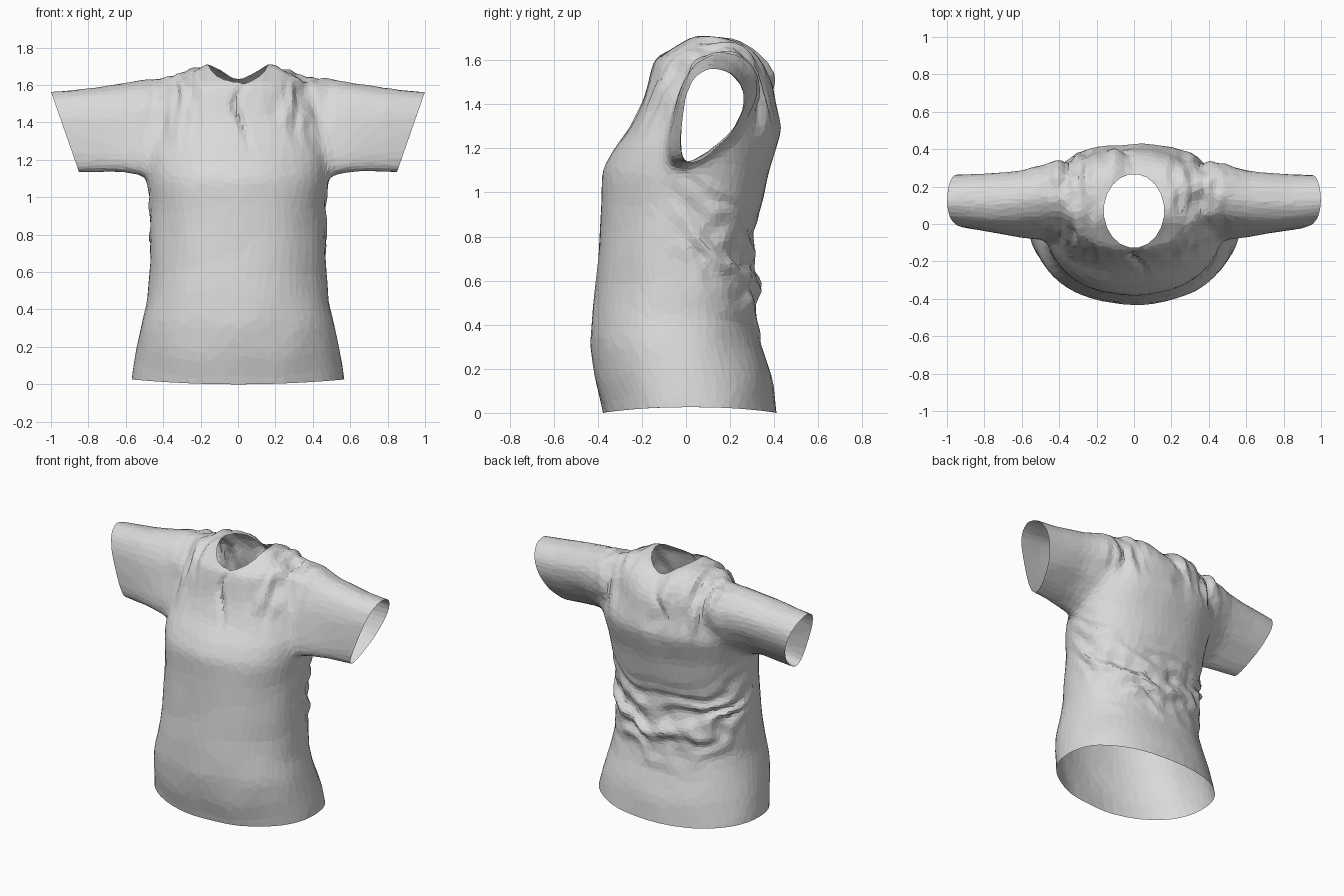
import bpy, bmesh, math
from mathutils import Vector, noise

if "Cube" in bpy.data.objects:
    bpy.data.objects.remove(bpy.data.objects["Cube"])

# Torso rings: height, half width, front y, back y
TORSO = [(-.1, .58, -.36, .42), (.02, .57, -.38, .41), (.15, .55, -.415, .395),
         (.32, .52, -.435, .34), (.45, .485, -.425, .315), (.6, .475, -.41, .335),
         (.72, .47, -.4, .3), (.83, .47, -.39, .31), (.95, .47, -.385, .345),
         (1.1, .485, -.38, .38), (1.2, .495, -.325, .41), (1.29, .49, -.255, .435),
         (1.42, .46, -.195, .405), (1.52, .42, -.17, .395), (1.6, .38, -.15, .365),
         (1.66, .3, -.06, .33), (1.715, .19, -.01, .25)]

# Sleeve rings: x, front y, back y, bottom z, top z, backward lean of the front
SLEEVE = [(.25, -.1, .34, 1.15, 1.66, .3), (.45, -.12, .345, 1.1, 1.645, .3),
          (.6, -.1, .295, 1.125, 1.62, .25), (.8, -.05, .28, 1.125, 1.59, .1),
          (1.1, .015, .265, 1.125, 1.56, 0)]
TEARDROP = [(.06, .05), (.01, .2), (0, .4), (.01, .7), (.12, .9), (.4, 1), (.75, .95),
            (.97, .77), (.96, .57), (.78, .32), (.45, .1), (.2, 0)]


def bell(v, centre, width):
    return math.exp(-((v - centre) / width) ** 2)


def loft(bm, rings):
    """Closed solid through a list of equal rings."""
    rows = [[bm.verts.new(p) for p in ring] for ring in rings]
    faces = [bm.faces.new(rows[0]), bm.faces.new(rows[-1])]
    n = len(rows[0])
    for a, b in zip(rows, rows[1:]):
        for i in range(n):
            j = (i + 1) % n
            faces.append(bm.faces.new((a[i], a[j], b[j], b[i])))
    bmesh.ops.recalc_face_normals(bm, faces=faces)


def oval(z, half, front, back, count=48):
    """Body section, fuller over the shoulder blades and tapered to the front at the waist."""
    mid, depth = (front + back) / 2, (back - front) / 2
    taper = .09 * bell(z, .85, .3)
    pts = []
    for i in range(count):
        a = math.tau * i / count
        c, s = math.cos(a), math.sin(a)
        power = .92 - .04 * bell(z, .85, .3)
        if s > 0:
            power -= .08 * bell(z, 1.35, .2)
        pts.append((half * math.copysign(abs(c) ** power, c) * (1 + taper * s),
                    mid + depth * math.copysign(abs(s) ** power, s), z))
    return pts


def cuff(side, x, front, back, low, high, lean):
    return [(side * x, front + (back - front) * (u + lean * v * (1 - u)),
             low + (high - low) * v) for u, v in TEARDROP]


def fold(co):
    """Height of the cloth folds at a point."""
    x, y, z = co
    n = noise.noise(co * 5)
    # Gathered cloth across the back of the waist
    t = z + .8 * y
    d = .015 * bell(t, .87, .19) * min(1, max(0, (y + .1) / .25)) * (
        math.sin(t * 40 + n * 5) + 1.2 * noise.noise(co * 11))
    # Pleats hanging from each shoulder
    s = Vector((x * 18, y * 8, z * 5))
    d += .035 * bell(abs(x), .33, .13) * min(1, max(0, (z - 1.25) / .2)) * noise.noise(s)
    # Single pleats at the middle of the front and back
    if z > 1.2:
        middle = .03 if y < .1 else -.05
        d -= .022 * bell(x, middle + .1 * n, .035) * bell(z, 1.46, .15)
        if y > .1:
            d += .025 * bell(x, -.1, .04) * bell(z, 1.55, .13)
    return d + .005 * n


def baked(obj):
    graph = bpy.context.evaluated_depsgraph_get()
    mesh = bpy.data.meshes.new_from_object(obj.evaluated_get(graph))
    obj.modifiers.clear()
    obj.data = mesh


# Rough solid from torso and both sleeves
bm = bmesh.new()
loft(bm, [oval(*r) for r in TORSO])
for side in (-1, 1):
    loft(bm, [cuff(side, *r) for r in SLEEVE])
mesh = bpy.data.meshes.new("shirt")
bm.to_mesh(mesh)
bm.free()
shirt = bpy.data.objects.new("shirt", mesh)
bpy.context.collection.objects.link(shirt)

# Weld into one skin
weld = shirt.modifiers.new("weld_skin", 'REMESH')
weld.mode = 'VOXEL'
weld.voxel_size = .018
baked(shirt)

bm = bmesh.new()
bm.from_mesh(shirt.data)
for _ in range(16):
    bmesh.ops.smooth_vert(bm, verts=bm.verts, factor=.5,
                          use_axis_x=True, use_axis_y=True, use_axis_z=True)

# Folds, and the sag of the collar at the back
bm.normal_update()
moves = [(v, v.normal * fold(v.co)) for v in bm.verts]
for v, d in moves:
    v.co += d
    if v.co.z > 1.45:
        sag = min(1, max(0, (v.co.y - .08) / .12)) * bell(v.co.x, 0, .12)
        v.co.z -= .07 * sag * min(1, (v.co.z - 1.45) / .2)


def split(inside, point, normal, clear):
    """Slice the faces that pass a test along a plane."""
    faces = [f for f in bm.faces if inside(f)]
    edges = {e for f in faces for e in f.edges}
    verts = {v for f in faces for v in f.verts}
    bmesh.ops.bisect_plane(bm, geom=list(verts) + list(edges) + faces, plane_co=point,
                           plane_no=normal, clear_outer=clear)


# Hem and slanted sleeve openings
split(lambda f: True, (0, 0, 0), (0, 0, -1), True)
for side in (-1, 1):
    split(lambda f: f.calc_center_median().z > 1.02,
          (side, 0, 1.565), (side * .43, 0, -.15), True)
for v in bm.verts:
    if v.co.z < .3:
        v.co.z += .08 * v.co.x ** 2 * (1 - v.co.z / .3)


# Neck opening, a clean ring of short straight cuts
def near_neck(f):
    c = f.calc_center_median()
    return c.z > 1.45 and math.hypot(c.x / .16, (c.y - .07) / .19) < 1.3


planes = []
for i in range(20):
    a = math.tau * i / 20
    c, s = math.cos(a), math.sin(a)
    planes.append((Vector((.16 * c, .07 + .195 * s, 0)), Vector((c / .16, s / .195, 0))))
for point, normal in planes:
    split(near_neck, point, normal, False)
hole = [f for f in bm.faces if near_neck(f) and all(
    (f.calc_center_median() - p).dot(n) < 0 for p, n in planes)]
bmesh.ops.delete(bm, geom=hole, context='FACES')
bmesh.ops.remove_doubles(bm, verts=bm.verts, dist=.002)
bmesh.ops.triangulate(bm, faces=bm.faces)
bm.to_mesh(shirt.data)
bm.free()

# Uneven flat facets
facets = shirt.modifiers.new("facets", 'DECIMATE')
facets.ratio = .1
baked(shirt)
for p in shirt.data.polygons:
    p.use_smooth = False

# Cloth colour
GREY = (.7, .7, .7, 1)
cloth = bpy.data.materials.new("light_grey_cloth")
cloth.use_nodes = True
cloth.diffuse_color = GREY
cloth.node_tree.nodes["Principled BSDF"].inputs["Base Color"].default_value = GREY
shirt.data.materials.clear()
shirt.data.materials.append(cloth)
